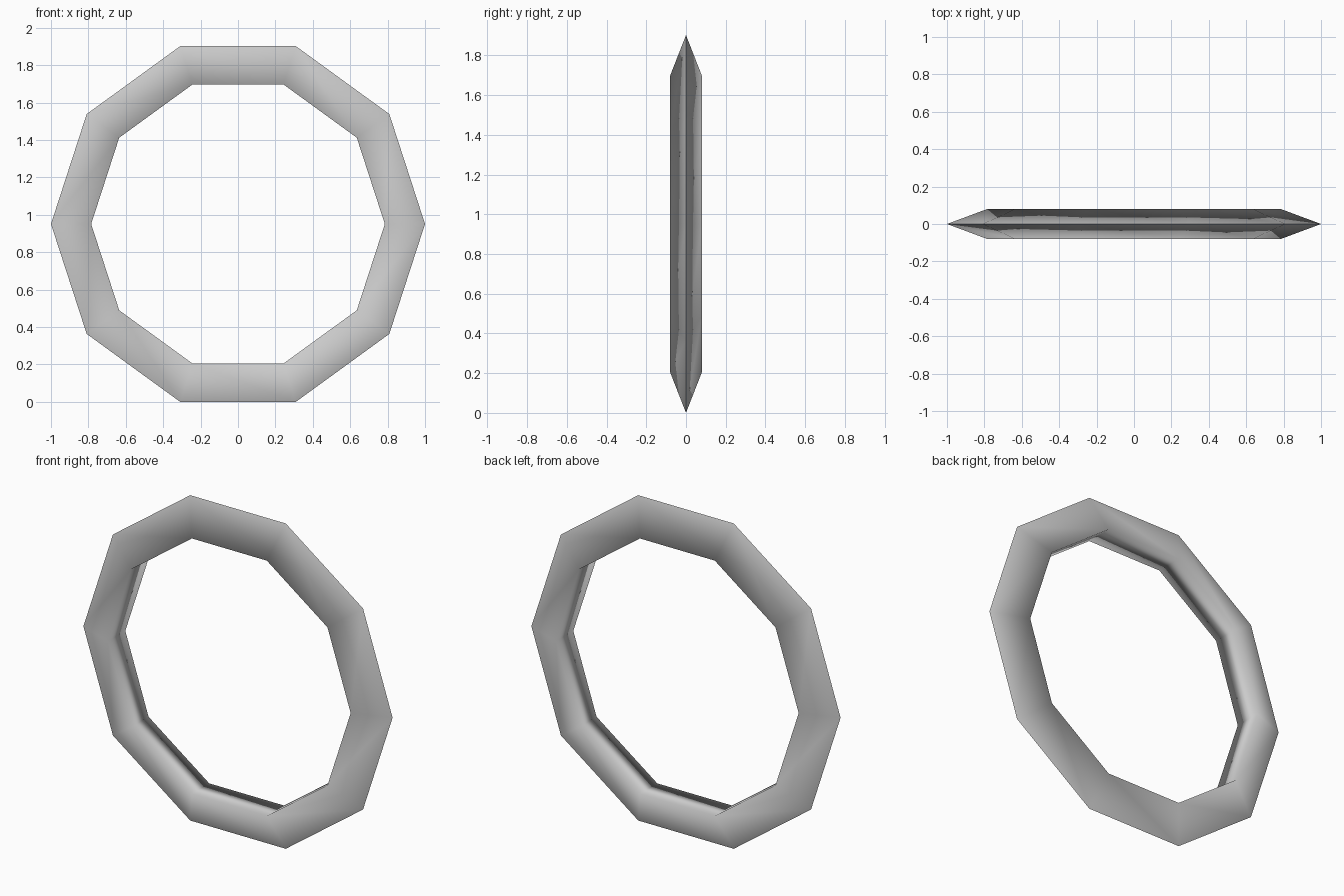
import bpy, bmesh, math

if "Cube" in bpy.data.objects:
    bpy.data.objects.remove(bpy.data.objects["Cube"])

SIDES = 10
OUTER, INNER, HALF = 1.0, 0.785, 0.08
CZ = OUTER * math.cos(math.pi / SIDES)   # rests on its flat bottom side

# Ring: triangular cross-section (sharp outer rim, flat inner band)
profile = [(OUTER, 0.0), (INNER, HALF), (INNER, -HALF)]
bm = bmesh.new()
rings = []
for i in range(SIDES):
    a = 2 * math.pi * i / SIDES
    rings.append([bm.verts.new((r * math.cos(a), y, CZ + r * math.sin(a)))
                  for r, y in profile])
for i in range(SIDES):
    p, q = rings[i], rings[(i + 1) % SIDES]
    for j in range(3):
        k = (j + 1) % 3
        f = bm.faces.new((p[j], p[k], q[k], q[j]))
        f.smooth = True
bmesh.ops.recalc_face_normals(bm, faces=bm.faces)

# Keep the outer rim crisp, the rest smooth
for i in range(SIDES):
    bm.edges.get((rings[i][0], rings[(i + 1) % SIDES][0])).smooth = False

mesh = bpy.data.meshes.new("ring")
bm.to_mesh(mesh)
bm.free()
ring = bpy.data.objects.new("ring", mesh)
bpy.context.collection.objects.link(ring)
